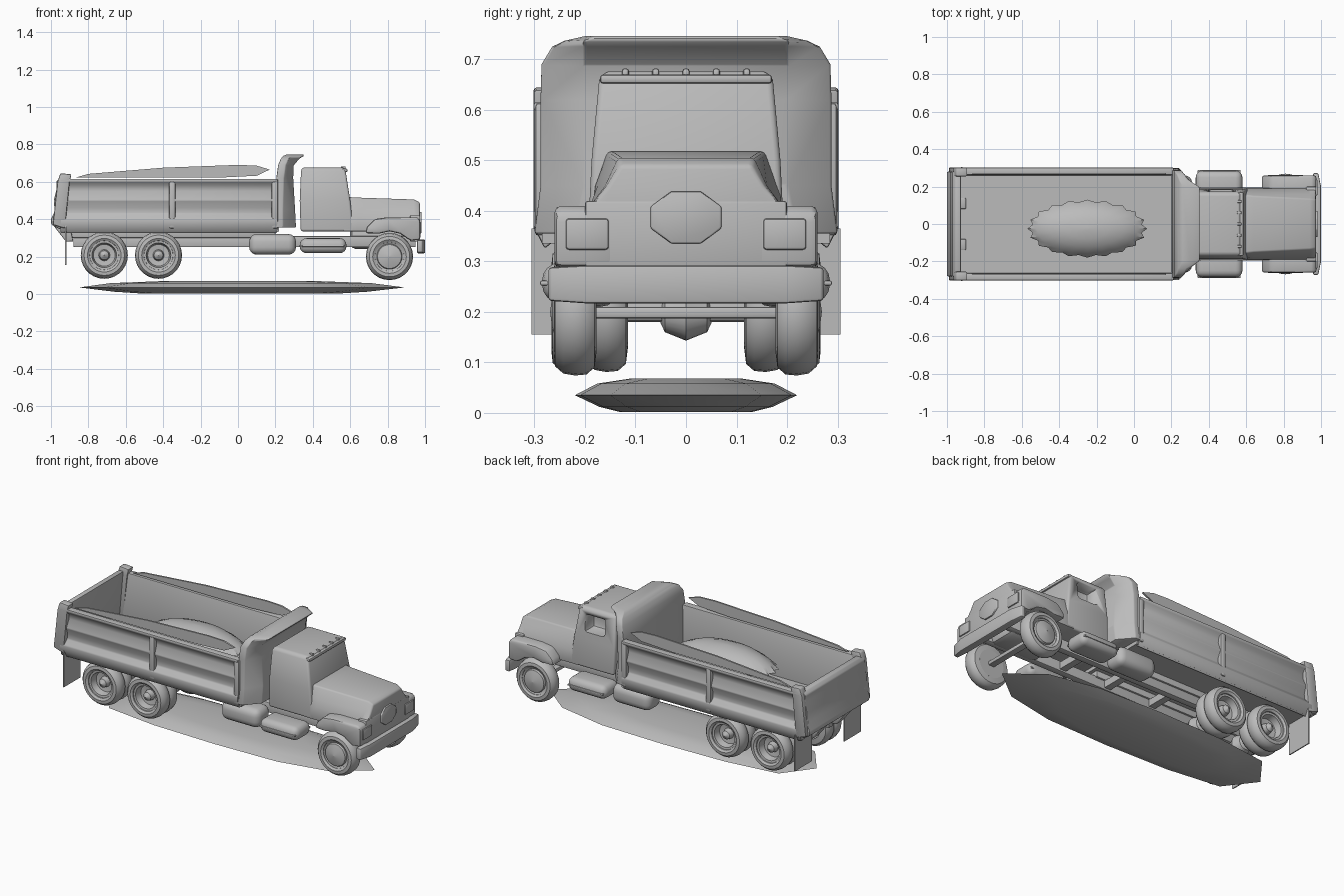
import bpy, bmesh
from math import sin, cos, pi, radians
from mathutils import Vector

if "Cube" in bpy.data.objects:
    bpy.data.objects.remove(bpy.data.objects["Cube"])

grey = bpy.data.materials.new("plain grey")
grey.use_nodes = True
grey.diffuse_color = (0.5, 0.5, 0.5, 1)
grey.node_tree.nodes["Principled BSDF"].inputs["Base Color"].default_value = (0.5, 0.5, 0.5, 1)


def finish(name, bm, bevel=0.0, segments=2):
    bmesh.ops.recalc_face_normals(bm, faces=bm.faces)
    if bevel:
        sharp = [e for e in bm.edges if e.is_manifold and e.calc_face_angle(0) > radians(35)]
        bmesh.ops.bevel(bm, geom=sharp, offset=bevel, segments=segments,
                        affect='EDGES', profile=0.5, clamp_overlap=True)
    mesh = bpy.data.meshes.new(name)
    bm.to_mesh(mesh)
    bm.free()
    mesh.polygons.foreach_set("use_smooth", [True] * len(mesh.polygons))
    mesh.set_sharp_from_angle(angle=radians(40))
    mesh.materials.append(grey)
    ob = bpy.data.objects.new(name, mesh)
    bpy.context.scene.collection.objects.link(ob)
    return ob


def loft(name, rings, bevel=0.0, segments=2, caps=True, closed=False):
    """Skin a series of matching closed rings of points."""
    bm = bmesh.new()
    loops = [[bm.verts.new(p) for p in ring] for ring in rings]
    n = len(loops[0])
    pairs = list(zip(loops, loops[1:])) + ([(loops[-1], loops[0])] if closed else [])
    for a, b in pairs:
        for i in range(n):
            j = (i + 1) % n
            bm.faces.new((a[i], a[j], b[j], b[i]))
    if caps and not closed:
        bm.faces.new(loops[0])
        bm.faces.new(loops[-1])
    return finish(name, bm, bevel, segments)


def box(name, x, y, z, bevel=0.0, segments=2):
    return loft(name, [[(x[0], y[0], h), (x[1], y[0], h), (x[1], y[1], h), (x[0], y[1], h)]
                       for h in z], bevel, segments)


def side_cut(name, profile, y, bevel=0.0):
    """Extrude an x-z outline across y."""
    return loft(name, [[(a, w, b) for a, b in profile] for w in y], bevel)


def end_cut(name, profile, x, bevel=0.0):
    """Extrude a y-z outline along x."""
    return loft(name, [[(w, a, b) for a, b in profile] for w in x], bevel)


def lathe(name, profile, centre, side, steps=28):
    """Spin (radius, outward offset) points about the y direction."""
    cx, cy, cz = centre
    rings = [[(cx + r * cos(t), side * (cy + o), cz + r * sin(t)) for r, o in profile]
             for t in (2 * pi * k / steps for k in range(steps))]
    return loft(name, rings, closed=True)


def both(low, high, side):
    return sorted((low * side, high * side))


SIDES = ((1, "left"), (-1, "right"))

# Base slab with pointed ends
edge = [(-0.85, 0), (-0.72, 0.17), (-0.4, 0.21), (0, 0.22), (0.4, 0.21), (0.7, 0.15), (0.89, 0)]
outline = edge + [(a, -b) for a, b in edge[-2:0:-1]]
loft("base_slab", [[(a * k, b * k, h) for a, b in outline]
                   for h, k in ((0.002, 0.6), (0.012, 0.78), (0.035, 1), (0.058, 0.8), (0.068, 0.5))])

# Chassis and axles
for s, label in SIDES:
    box(label + "_chassis_rail", (-0.88, 0.95), both(0.07, 0.11, s), (0.25, 0.31), 0.006)
    box(label + "_bed_beam", (-0.9, 0.2), both(0.06, 0.12, s), (0.3, 0.35), 0.006)
for i in range(6):
    x = -0.8 + i * 0.3
    box("cross_member", (x, x + 0.04), (-0.09, 0.09), (0.26, 0.3))
box("front_axle", (0.79, 0.83), (-0.2, 0.2), (0.187, 0.21), 0.006)
box("engine_sump", (0.6, 0.9), (-0.09, 0.09), (0.24, 0.36), 0.03)
for x in (-0.715, -0.425):
    box("rear_axle", (x - 0.025, x + 0.025), (-0.2, 0.2), (0.18, 0.23), 0.012)
    lathe("differential", [(0.001, -0.06), (0.04, -0.042), (0.057, 0), (0.04, 0.042), (0.001, 0.06)],
          (x, 0, 0.2), 1)

# Wheels
tyre = [(0.078, 0.0), (0.11, 0.004), (0.124, 0.02), (0.126, 0.043), (0.122, 0.066),
        (0.108, 0.082), (0.09, 0.084), (0.078, 0.076), (0.074, 0.04)]
deep_hub = [(0.08, 0.0), (0.08, 0.07), (0.066, 0.068), (0.058, 0.03), (0.03, 0.026),
            (0.024, 0.055), (0.001, 0.07), (0.001, 0.0)]
bulged_hub = [(0.08, 0.0), (0.08, 0.074), (0.068, 0.068), (0.064, 0.078), (0.03, 0.088),
              (0.001, 0.092), (0.001, 0.0)]
for s, label in SIDES:
    lathe(label + "_front_tyre", tyre, (0.81, 0.177, 0.2), s)
    lathe(label + "_front_hub", bulged_hub, (0.81, 0.177, 0.2), s)
    for x in (-0.715, -0.425):
        lathe(label + "_rear_outer_tyre", tyre, (x, 0.182, 0.207), s)
        lathe(label + "_rear_inner_tyre", tyre, (x, 0.115, 0.207), s)
        lathe(label + "_rear_hub", deep_hub, (x, 0.182, 0.207), s)

# Fuel tanks and steps
for s, label in SIDES:
    box(label + "_rear_tank", (0.06, 0.31), both(0.13, 0.26, s), (0.21, 0.32), 0.04, 4)
    box(label + "_step_tank", (0.33, 0.58), both(0.14, 0.285, s), (0.218, 0.298), 0.036, 4)
    box(label + "_tank_strap", (0.34, 0.57), both(0.14, 0.289, s), (0.252, 0.262), 0.004)

# Dump body: ribbed sides, floor, posts and tailgate
wall = [(0.28, 0.325), (0.302, 0.37), (0.302, 0.4), (0.276, 0.43), (0.276, 0.46), (0.294, 0.5),
        (0.276, 0.55), (0.282, 0.58), (0.302, 0.6), (0.302, 0.615), (0.262, 0.615), (0.255, 0.345)]
leaf = [(-0.87, 0.622), (-0.8, 0.642), (-0.4, 0.675), (0, 0.69), (0.1, 0.686), (0.17, 0.665),
        (0.1, 0.632), (-0.1, 0.622)]
box("bed_floor", (-0.95, 0.22), (-0.285, 0.285), (0.335, 0.362))
for s, label in SIDES:
    end_cut(label + "_bed_wall", [(a * s, b) for a, b in wall], (-0.95, 0.21), 0.005)
    for x in (-0.37, 0.18):
        box(label + "_wall_post", (x, x + 0.035), both(0.265, 0.3, s), (0.35, 0.615), 0.01)
    side_cut(label + "_rear_post", [(-0.99, 0.37), (-0.925, 0.35), (-0.9, 0.6), (-0.89, 0.64),
                                    (-0.95, 0.645), (-0.965, 0.6)], both(0.255, 0.302, s), 0.007)
    side_cut(label + "_cover_rail", leaf, both(0.264, 0.274, s))
    box(label + "_mud_flap", (-0.924, -0.918), both(0.15, 0.306, s), (0.155, 0.365))
    side_cut(label + "_rear_hinge", [(-0.99, 0.37), (-0.9, 0.37), (-0.88, 0.28), (-0.92, 0.28)],
             both(0.08, 0.14, s), 0.006)
side_cut("tailgate", [(-0.955, 0.62), (-0.972, 0.6), (-0.97, 0.56), (-0.985, 0.5), (-0.98, 0.44),
                      (-1.0, 0.4), (-0.998, 0.37), (-0.95, 0.345), (-0.925, 0.62)],
         (-0.28, 0.28), 0.006)

# Front bulkhead sweeping into the cab guard
loft("cab_guard", [[(xr, -wr, h), (xr + 0.04, -wr, h), (xf, -wf, h),
                    (xf, wf, h), (xr + 0.04, wr, h), (xr, wr, h)]
                   for h, xr, xf, wr, wf in (
                       (0.355, 0.2, 0.31, 0.3, 0.22), (0.45, 0.2, 0.305, 0.288, 0.2),
                       (0.62, 0.205, 0.295, 0.288, 0.2), (0.69, 0.215, 0.3, 0.286, 0.2),
                       (0.725, 0.23, 0.33, 0.265, 0.2), (0.737, 0.24, 0.352, 0.24, 0.2),
                       (0.746, 0.26, 0.35, 0.2, 0.18))], 0.006)

# Scalloped load heap
load = []
for h, k, scallop in ((0.47, 0.6, 0), (0.495, 0.85, 0.03), (0.51, 1, 0.08), (0.54, 0.85, 0.02),
                      (0.57, 0.62, 0), (0.588, 0.35, 0), (0.595, 0.05, 0)):
    ring = []
    for i in range(40):
        t = 2 * pi * i / 40
        r = k * (1 - scallop * (i % 2))
        ring.append((-0.25 + 0.32 * r * cos(t), -0.025 + 0.155 * r * sin(t), h))
    load.append(ring)
loft("load_heap", load)

# Cab with an open window on one side
cab = loft("cab", [[(a, -w, h), (b, -w, h), (b, w, h), (a, w, h)]
                   for h, a, b, w in ((0.335, 0.335, 0.62, 0.195), (0.5, 0.33, 0.6, 0.187),
                                      (0.66, 0.337, 0.575, 0.172), (0.677, 0.345, 0.565, 0.16))],
           0.012, 3)
cutter = box("window_cutter", (0.4, 0.53), (0.1, 0.3), (0.54, 0.64), 0.015)
cutter.hide_render = True
cut = cab.modifiers.new("window", 'BOOLEAN')
cut.operation = 'DIFFERENCE'
cut.object = cutter
graph = bpy.context.evaluated_depsgraph_get()
cut_mesh = bpy.data.meshes.new_from_object(cab.evaluated_get(graph))
cab.modifiers.clear()
cab.data = cut_mesh
bpy.data.objects.remove(cutter)
for i in range(5):
    y = -0.12 + 0.06 * i
    box("roof_light", (0.55, 0.575), (y - 0.007, y + 0.007), (0.66, 0.682), 0.005)
box("roof_visor", (0.555, 0.585), (-0.17, 0.17), (0.652, 0.67), 0.006)

# Hood, fenders and front face
hood = []
for x, top, half in ((0.56, 0.52, 0.16), (0.64, 0.515, 0.15), (0.94, 0.505, 0.135), (0.972, 0.49, 0.13)):
    right = [(half, top), (half + 0.025, 0.45), (0.19, 0.41), (0.195, 0.335)]
    ring = right + [(-a, b) for a, b in reversed(right)]
    hood.append([(x, a, b) for a, b in ring])
loft("hood", hood, 0.008)
fender = [(0.68, 0.325), (0.69, 0.36), (0.73, 0.4), (0.8, 0.41), (0.96, 0.41), (0.975, 0.39),
          (0.975, 0.29), (0.925, 0.285)]
fender += [(0.81 + 0.135 * cos(radians(t)), 0.2 + 0.135 * sin(radians(t))) for t in (45, 65, 90, 115)]
for s, label in SIDES:
    side_cut(label + "_fender", fender, both(0.14, 0.26, s), 0.014)
    box(label + "_headlight", (0.97, 0.982), both(0.153, 0.238, s), (0.323, 0.385), 0.006)
box("front_panel", (0.92, 0.974), (-0.2, 0.2), (0.28, 0.42), 0.006)
badge = [(0.076 * cos(t), 0.387 + 0.056 * sin(t)) for t in (pi * (k + 0.5) / 4 for k in range(8))]
end_cut("grille_plate", badge, (0.96, 0.982), 0.004)

# Bumper
loft("front_bumper", [[(0.958, w, h0), (x, w, h0), (x, w, h1), (0.958, w, h1)]
                      for w, x, h0, h1 in ((-0.272, 0.985, 0.222, 0.288), (-0.2, 1.0, 0.217, 0.292),
                                           (0.2, 1.0, 0.217, 0.292), (0.272, 0.985, 0.222, 0.288))],
     0.006)
